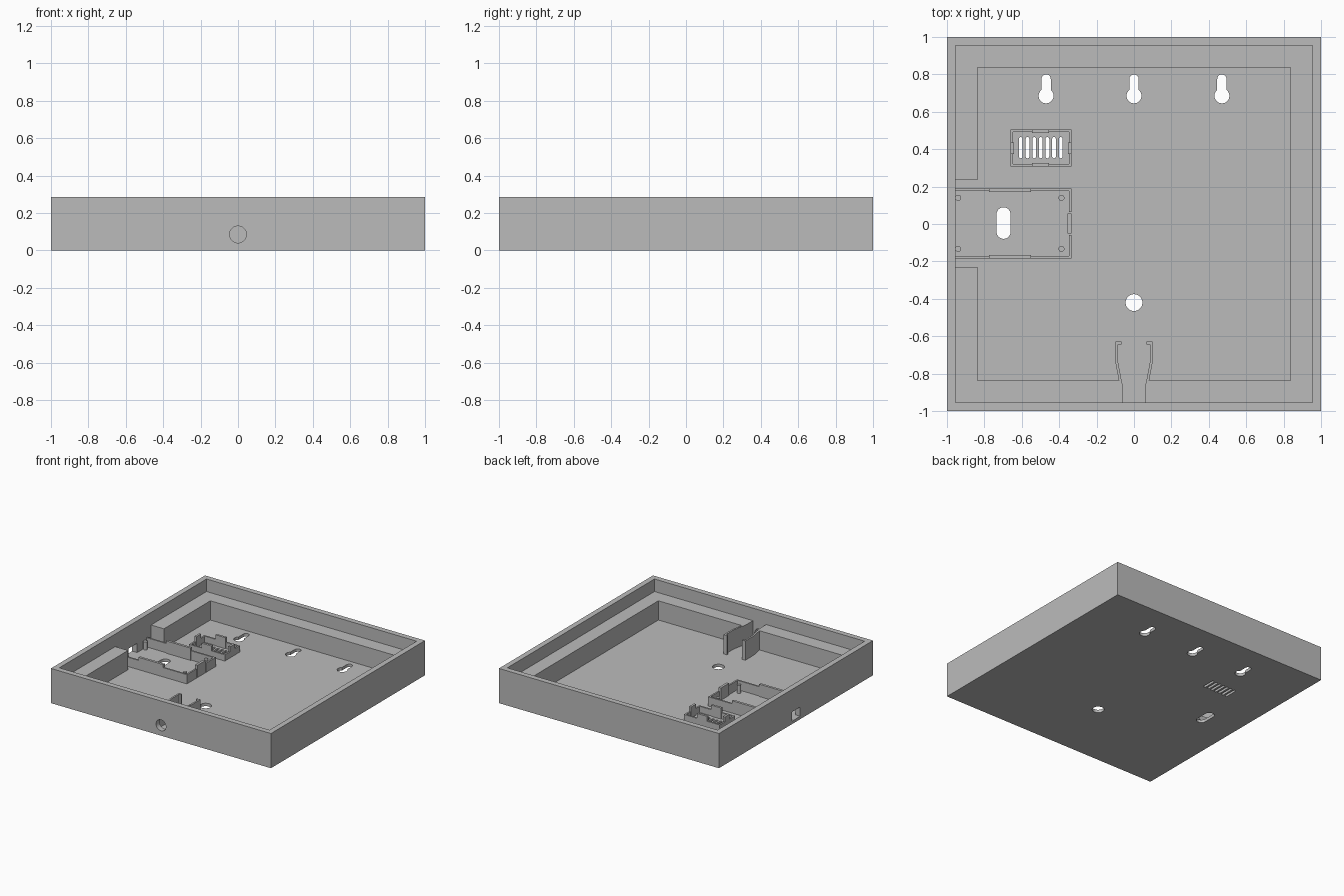
import bpy, bmesh, math

if "Cube" in bpy.data.objects:
    bpy.data.objects.remove(bpy.data.objects["Cube"])

FLOOR, LEDGE, TOP = 0.024, 0.182, 0.285

grey = bpy.data.materials.new("light grey plastic")
grey.diffuse_color = (0.5, 0.5, 0.5, 1)
grey.use_nodes = True
grey.node_tree.nodes["Principled BSDF"].inputs["Base Color"].default_value = grey.diffuse_color


def prism(name, pts, z0, z1):
    """Extrude a counter-clockwise outline from z0 to z1."""
    bm = bmesh.new()
    face = bm.faces.new([bm.verts.new((x, y, z0)) for x, y in pts])
    up = bmesh.ops.extrude_face_region(bm, geom=[face])["geom"]
    for v in up:
        if isinstance(v, bmesh.types.BMVert):
            v.co.z = z1
    bmesh.ops.recalc_face_normals(bm, faces=bm.faces)
    me = bpy.data.meshes.new(name)
    bm.to_mesh(me)
    bm.free()
    me.materials.append(grey)
    ob = bpy.data.objects.new(name, me)
    bpy.context.collection.objects.link(ob)
    return ob


def box(name, x0, x1, y0, y1, z0, z1):
    return prism(name, [(x0, y0), (x1, y0), (x1, y1), (x0, y1)], z0, z1)


def arc(cx, cy, r, a0, a1, n):
    return [(cx + r * math.cos(math.radians(a0 + (a1 - a0) * i / n)),
             cy + r * math.sin(math.radians(a0 + (a1 - a0) * i / n))) for i in range(n + 1)]


def circle(cx, cy, r, n=32):
    return arc(cx, cy, r, 0, 360, n)[:-1]


# Tray body
tray = box("tray", -1, 1, -1, 1, 0, TOP)


def cut(ob):
    mod = tray.modifiers.new(ob.name, "BOOLEAN")
    mod.operation, mod.solver, mod.object = "DIFFERENCE", "EXACT", ob
    bpy.context.view_layer.objects.active = tray
    bpy.ops.object.modifier_apply(modifier=mod.name)
    bpy.data.objects.remove(ob)


# Upper recess, deep well and side notch
cut(box("recess_cut", -0.955, 0.955, -0.955, 0.955, LEDGE, 0.4))
cut(box("well_cut", -0.838, 0.838, -0.838, 0.838, FLOOR, 0.4))
cut(box("notch_cut", -0.955, -0.8, -0.23, 0.235, FLOOR, 0.4))
# Cable channel through the ledge
cut(prism("channel_cut", [(-0.06, -0.955), (0.06, -0.955), (0.06, -0.87),
                          (0.068, -0.82), (-0.068, -0.82), (-0.06, -0.87)], FLOOR, 0.4))
# Socket window in the left wall
cut(box("window_cut", -1.1, -0.9, -0.055, 0.055, FLOOR, 0.1))
# Cable hole in the front wall
hole = prism("cable_hole_cut", circle(0, 0, 0.045), -0.1, 0.1)
hole.rotation_euler = (math.pi / 2, 0, 0)
hole.location = (0, -1, 0.085)
bpy.context.view_layer.update()
cut(hole)
# Keyholes for wall mounting
for x in (-0.47, 0, 0.47):
    a = math.degrees(math.asin(0.025 / 0.04))
    pts = arc(x, 0.685, 0.04, 180 - (90 - a) - 0, 360 + (90 - a), 24)
    pts[0] = (x - 0.025, pts[0][1])
    pts[-1] = (x + 0.025, pts[-1][1])
    cut(prism("keyhole_cut", pts + arc(x, 0.775, 0.025, 0, 180, 10), -0.1, 0.1))
# Round hole, oval slot and vent slots in the floor
cut(prism("round_hole_cut", circle(0, -0.42, 0.045), -0.1, 0.1))
cut(prism("oval_cut", arc(-0.6975, 0.052, 0.0375, 0, 180, 12)
          + arc(-0.6975, -0.042, 0.0375, 180, 360, 12), -0.1, 0.1))
for i in range(7):
    x = -0.605 + 0.0355 * i
    cut(prism("vent_cut", arc(x, 0.455, 0.01, 0, 180, 6)
              + arc(x, 0.361, 0.01, 180, 360, 6), -0.1, 0.1))

T = 0.013           # thin wall thickness
Z = FLOOR - 0.004   # parts sink slightly into the floor

# Circuit board bay: walls, taller snap tabs and posts
for y0, s in ((-0.185, 1), (0.19, -1)):
    a, b = sorted((y0, y0 + s * T))
    box("bay_side_wall", -0.957, -0.335, a, b, Z, 0.1)
    a, b = sorted((y0, y0 + s * 0.02))
    box("bay_side_tab", -0.775, -0.55, a, b, Z, 0.125)
box("bay_end_wall", -0.348, -0.335, -0.185, -0.06, Z, 0.1)
box("bay_end_wall", -0.348, -0.335, 0.065, 0.19, Z, 0.1)
box("bay_end_tab", -0.355, -0.335, -0.05, 0.055, Z, 0.125)
for x in (-0.94, -0.388):
    for y in (-0.133, 0.14):
        post = prism("bay_post", circle(x, y, 0.016, 20), Z, 0.09)

# Vent bay: thin frame with a tab on each side
X0, X1, Y0, Y1 = -0.66, -0.335, 0.307, 0.505
for x, s in ((X0, 1), (X1, -1)):
    a, b = sorted((x, x + s * T))
    box("vent_end_wall", a, b, Y0, Y1, Z, 0.075)
    a, b = sorted((x, x + s * 0.018))
    box("vent_end_tab", a, b, 0.375, 0.437, Z, 0.115)
for y, s in ((Y0, 1), (Y1, -1)):
    a, b = sorted((y, y + s * T))
    box("vent_side_wall", X0 + T, X1 - T, a, b, Z, 0.075)
    a, b = sorted((y, y + s * 0.018))
    box("vent_side_tab", -0.545, -0.455, a, b, Z, 0.115)

# Cable grip: two mirrored flared arms with hooked tips
arm = [(0.06, -0.87), (0.075, -0.87), (0.099, -0.74), (0.099, -0.628), (0.068, -0.628),
       (0.068, -0.643), (0.085, -0.643), (0.085, -0.74)]
prism("right_grip_arm", arm, Z, LEDGE)
prism("left_grip_arm", [(-x, y) for x, y in reversed(arm)], Z, LEDGE)

# Smooth the round parts while keeping edges sharp
for ob in bpy.context.collection.objects:
    ob.select_set(True)
bpy.context.view_layer.objects.active = tray
bpy.ops.object.shade_smooth_by_angle(angle=math.radians(30))
